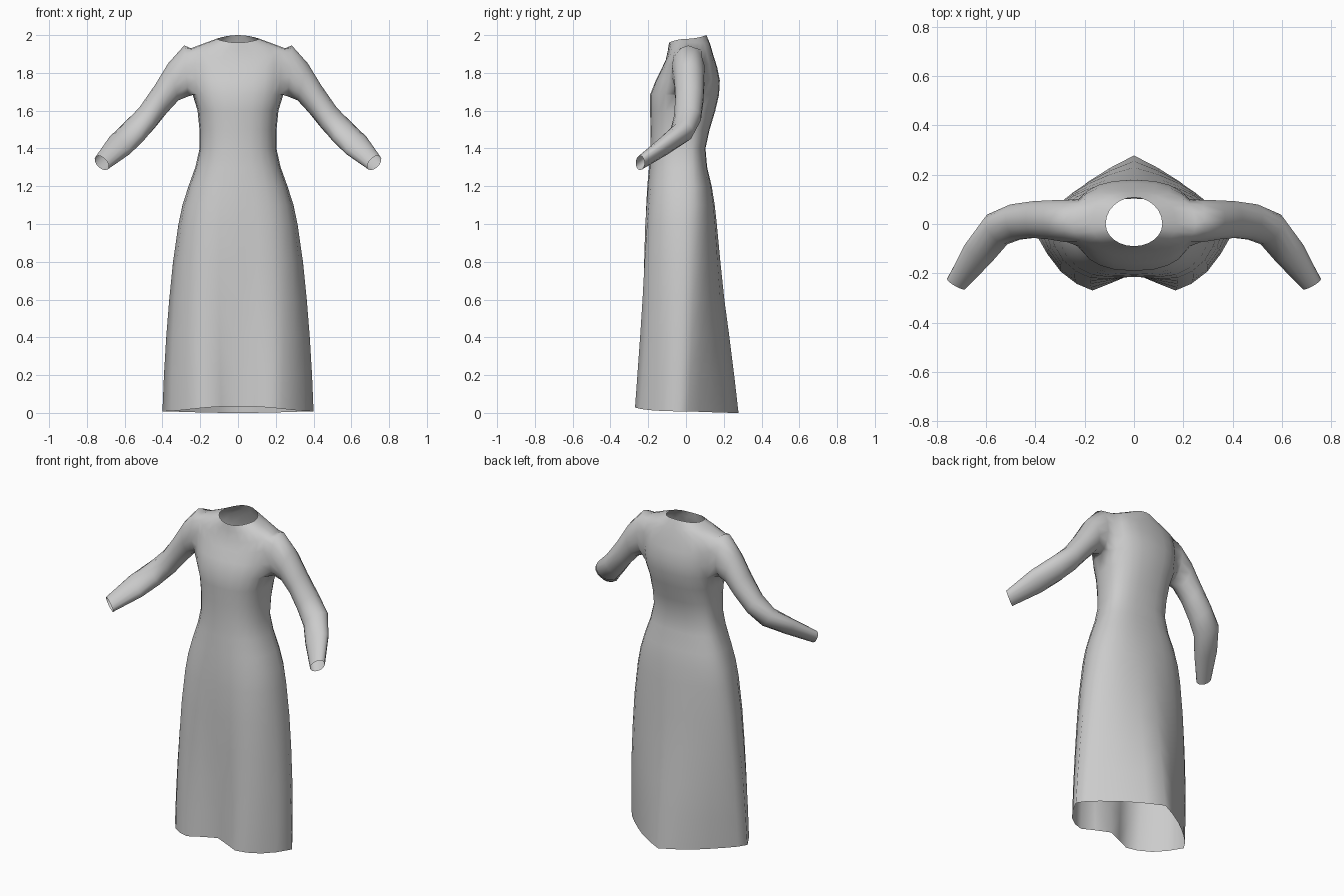
import bpy, bmesh, math

HALF = 12      # columns from front centre to back centre

# Body rings: half width, front y, back y, then z at front / side / back
BODY = [
    (0.400, -0.270, 0.278, 0.035, 0.008, 0.000),
    (0.392, -0.262, 0.255, 0.20, 0.20, 0.20),
    (0.380, -0.252, 0.230, 0.40, 0.40, 0.40),
    (0.364, -0.243, 0.203, 0.60, 0.60, 0.60),
    (0.344, -0.236, 0.182, 0.80, 0.80, 0.80),
    (0.315, -0.226, 0.163, 1.00, 1.00, 1.00),
    (0.294, -0.217, 0.152, 1.10, 1.10, 1.10),
    (0.262, -0.207, 0.136, 1.20, 1.20, 1.20),
    (0.226, -0.196, 0.112, 1.30, 1.30, 1.30),
    (0.203, -0.189, 0.103, 1.40, 1.40, 1.40),
    (0.204, -0.188, 0.125, 1.50, 1.50, 1.50),
    (0.214, -0.190, 0.155, 1.60, 1.60, 1.60),
    (0.240, -0.190, 0.175, 1.685, 1.685, 1.685),   # armhole bottom
    (0.252, -0.160, 0.179, 1.76, 1.77, 1.76),
    (0.256, -0.130, 0.165, 1.82, 1.86, 1.83),
    (0.250, -0.107, 0.143, 1.87, 1.93, 1.90),   # armhole top
    (0.170, -0.096, 0.127, 1.92, 1.96, 1.955),
    (0.115, -0.090, 0.108, 1.96, 1.98, 2.00),   # neckline
]
ARM_LO, ARM_HI = 12, 15       # ring span of the armhole
COL_F, COL_B = 4, 8           # column span of the armhole

# Pleated hem outline in unit coordinates, front centre to back centre
HEM = [(0, -.74), (.22, -.88), (.42, -1), (.58, -.9), (.74, -.72), (.88, -.45),
       (1, -.14), (.92, .04), (.78, .24), (.62, .44), (.46, .62), (.24, .82), (0, 1)]

# Sleeve rings: top x,z, bottom x,z, centre y, half depth, yaw of the depth axis
SLEEVE = [
    (0.285, 1.945, 0.265, 1.675, 0.012, 0.088, 0),
    (0.370, 1.850, 0.315, 1.655, 0.017, 0.081, 0),
    (0.440, 1.735, 0.375, 1.590, 0.018, 0.076, 0),
    (0.520, 1.620, 0.445, 1.503, 0.008, 0.074, 10),
    (0.595, 1.540, 0.515, 1.430, -0.022, 0.070, 28),
    (0.665, 1.465, 0.592, 1.363, -0.115, 0.060, 50),
    (0.740, 1.362, 0.703, 1.285, -0.243, 0.040, 55),
]


def body_point(ring, j):
    hw, yf, yb, zf, zs, zb = ring
    power = 1.0 if zs > 1.97 else 0.82    # boxy torso, round neckline
    a = -math.pi / 2 + math.pi * j / HALF
    s = math.sin(a)
    u = abs(math.cos(a)) ** power if 0 < j < HALF else 0.0
    v = math.copysign(abs(s) ** power, s)
    w = max(0.0, 1 - zs / 1.25)           # hem pleats fade towards the waist
    u += (HEM[j][0] - u) * w
    v += (HEM[j][1] - v) * w
    y = -v * yf if v < 0 else v * yb
    z = zs + ((zf if s < 0 else zb) - zs) * s * s
    return (hw * u, y, z)


def sleeve_point(ring, k, n):
    tx, tz, bx, bz, y, depth, yaw = ring
    a = 2 * math.pi * k / n
    c, s, r = math.cos(a), math.sin(a), math.radians(yaw)
    return ((tx + bx) / 2 + (tx - bx) / 2 * c - depth * math.sin(r) * s,
            y - depth * math.cos(r) * s,
            (tz + bz) / 2 + (tz - bz) / 2 * c)


bm = bmesh.new()

# Right half of the bodice and skirt, leaving the armhole open
grid = [[bm.verts.new(body_point(r, j)) for j in range(HALF + 1)] for r in BODY]
for i in range(len(BODY) - 1):
    for j in range(HALF):
        if ARM_LO <= i < ARM_HI and COL_F <= j < COL_B:
            continue
        bm.faces.new((grid[i][j], grid[i][j + 1], grid[i + 1][j + 1], grid[i + 1][j]))

# Armhole loop: from the shoulder point, down the front, up the back
mid = (COL_F + COL_B) // 2
loop = [grid[ARM_HI][j] for j in range(mid, COL_F, -1)]
loop += [grid[i][COL_F] for i in range(ARM_HI, ARM_LO, -1)]
loop += [grid[ARM_LO][j] for j in range(COL_F, COL_B)]
loop += [grid[i][COL_B] for i in range(ARM_LO, ARM_HI)]
loop += [grid[ARM_HI][j] for j in range(COL_B, mid, -1)]
n = len(loop)

# Sleeve grown out of the armhole to an open cuff
for ring in SLEEVE:
    new = [bm.verts.new(sleeve_point(ring, k, n)) for k in range(n)]
    for k in range(n):
        m = (k + 1) % n
        bm.faces.new((loop[k], loop[m], new[m], new[k]))
    loop = new

bmesh.ops.recalc_face_normals(bm, faces=bm.faces[:])
mesh = bpy.data.meshes.new("long_sleeved_dress")
bm.to_mesh(mesh)
bm.free()
dress = bpy.data.objects.new("long_sleeved_dress", mesh)
bpy.context.collection.objects.link(dress)

# Left half
mirror = dress.modifiers.new("mirror", 'MIRROR')
mirror.use_clip = True
mirror.merge_threshold = 0.001

bpy.context.view_layer.objects.active = dress
dress.select_set(True)
bpy.ops.object.shade_smooth()
